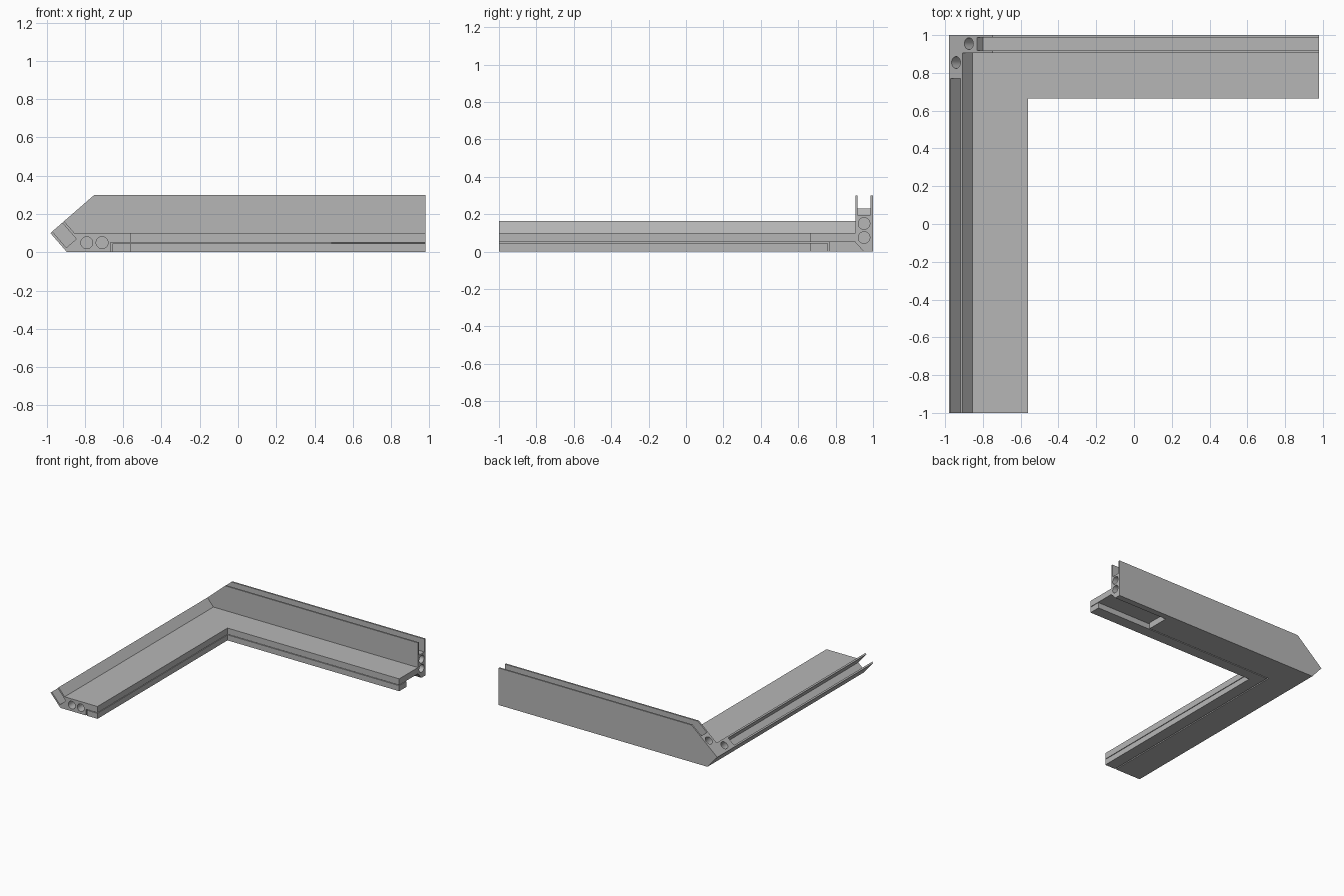
import bpy, bmesh, math
from mathutils import Vector, Matrix

if "Cube" in bpy.data.objects:
    bpy.data.objects.remove(bpy.data.objects["Cube"], do_unlink=True)

grey = bpy.data.materials.new("plain grey")
grey.use_nodes = True
grey.diffuse_color = (0.47, 0.47, 0.47, 1)
grey.node_tree.nodes["Principled BSDF"].inputs["Base Color"].default_value = (0.47, 0.47, 0.47, 1)


def add_object(name, bm):
    bmesh.ops.recalc_face_normals(bm, faces=bm.faces)
    mesh = bpy.data.meshes.new(name)
    bm.to_mesh(mesh)
    bm.free()
    mesh.materials.append(grey)
    obj = bpy.data.objects.new(name, mesh)
    bpy.context.collection.objects.link(obj)
    return obj


def prism(name, points, axis, start, end):
    """Extrude a 2D outline along the x, y or z axis."""
    place = {"x": lambda a, b, t: (t, a, b),
             "y": lambda a, b, t: (a, t, b),
             "z": lambda a, b, t: (a, b, t)}[axis]
    bm = bmesh.new()
    face = bm.faces.new([bm.verts.new(place(a, b, start)) for a, b in points])
    moved = bmesh.ops.extrude_face_region(bm, geom=[face])["geom"]
    shift = Vector(place(0, 0, end - start))
    bmesh.ops.translate(bm, vec=shift, verts=[v for v in moved if isinstance(v, bmesh.types.BMVert)])
    return add_object(name, bm)


def box_outline(a0, a1, b0, b1):
    return [(a0, b0), (a1, b0), (a1, b1), (a0, b1)]


def drill(center, direction, depth, radius=0.031):
    bm = bmesh.new()
    turn = Vector(direction).to_track_quat("Z", "Y").to_matrix().to_4x4()
    bmesh.ops.create_cone(bm, cap_ends=True, segments=32, radius1=radius, radius2=radius,
                          depth=2 * depth, matrix=Matrix.Translation(center) @ turn)
    return add_object("hole_cutter", bm)


def combine(target, other, operation):
    mod = target.modifiers.new("join", "BOOLEAN")
    mod.operation, mod.solver, mod.object = operation, "EXACT", other
    bpy.context.view_layer.objects.active = target
    bpy.ops.object.modifier_apply(modifier=mod.name)
    bpy.data.objects.remove(other, do_unlink=True)


# Directions of the leaning wall: across its rim and up along it
across = Vector((0.755, 0.656))
up = Vector((-0.656, 0.755))
rim = Vector((-0.98, 0.1))
foot = (-0.893, 0)
thick = 0.095


def on_wall(t, h):
    return tuple(rim + across * t + up * h)


# Left arm with its leaning wall
crest = rim + across * thick
inner = crest - up * ((crest.y - 0.1) / up.y)
frame = prism("corner_frame", [foot, tuple(rim), tuple(crest), tuple(inner),
                               (-0.56, 0.1), (-0.56, 0)], "y", -1, 0.95)

# Back arm and upright back wall
back_arm = prism("back_arm", box_outline(-0.75, 0.98, 0, 0.1), "y", 0.665, 0.95)
back_wall = prism("back_wall", [foot, tuple(rim), (-0.75, 0.3), (0.98, 0.3), (0.98, 0)],
                  "y", 1 - thick, 1)
for part in (back_arm, back_wall):
    combine(frame, part, "UNION")

# Panel grooves in both walls
cutters = [
    prism("left_groove", [on_wall(0.013, 0.1), on_wall(0.013, -0.112),
                          on_wall(0.082, -0.112), on_wall(0.082, 0.1)], "y", -1.1, 0.77),
    prism("back_groove", [(1.1, 0.195), (-0.80, 0.195), (-0.93, 0.345), (1.1, 0.345)],
          "y", 0.918, 0.987),
    # Rebate that holds the inner strip
    prism("rebate", [(-0.665, -1.1), (-0.665, 0.765), (1.1, 0.765), (1.1, 0.5),
                     (-0.4, 0.5), (-0.4, -1.1)], "z", -0.1, 0.05),
    # Open pocket under the end of the back arm, with a sloping side
    prism("pocket", [(0.755, -0.05), (0.755, 0.05), (0.905, 0.05), (0.95, 0), (0.95, -0.05)],
          "x", 0.49, 1.1),
]

# Dowel holes in the arm ends and on the sloping corner
for x in (-0.79, -0.71):
    cutters.append(drill((x, -1, 0.05), (0, 1, 0), 0.15))
for z in (0.075, 0.15):
    cutters.append(drill((0.98, 0.952, z), (1, 0, 0), 0.15))
for t, y in ((0.05, 0.855), (0.14, 0.955)):
    x, z = on_wall(t, 0)
    cutters.append(drill((x, y, z), (up.x, 0, up.y), 0.09))
for cutter in cutters:
    combine(frame, cutter, "DIFFERENCE")

# Loose inner strip under the edge
strip = prism("inner_strip", [(-0.655, -1), (-0.655, 0.757), (0.98, 0.757), (0.98, 0.665),
                              (-0.56, 0.665), (-0.56, -1)], "z", 0, 0.045)

for obj in (frame, strip):
    bpy.ops.object.select_all(action="DESELECT")
    obj.select_set(True)
    bpy.context.view_layer.objects.active = obj
    bpy.ops.object.shade_smooth_by_angle(angle=math.radians(30))
